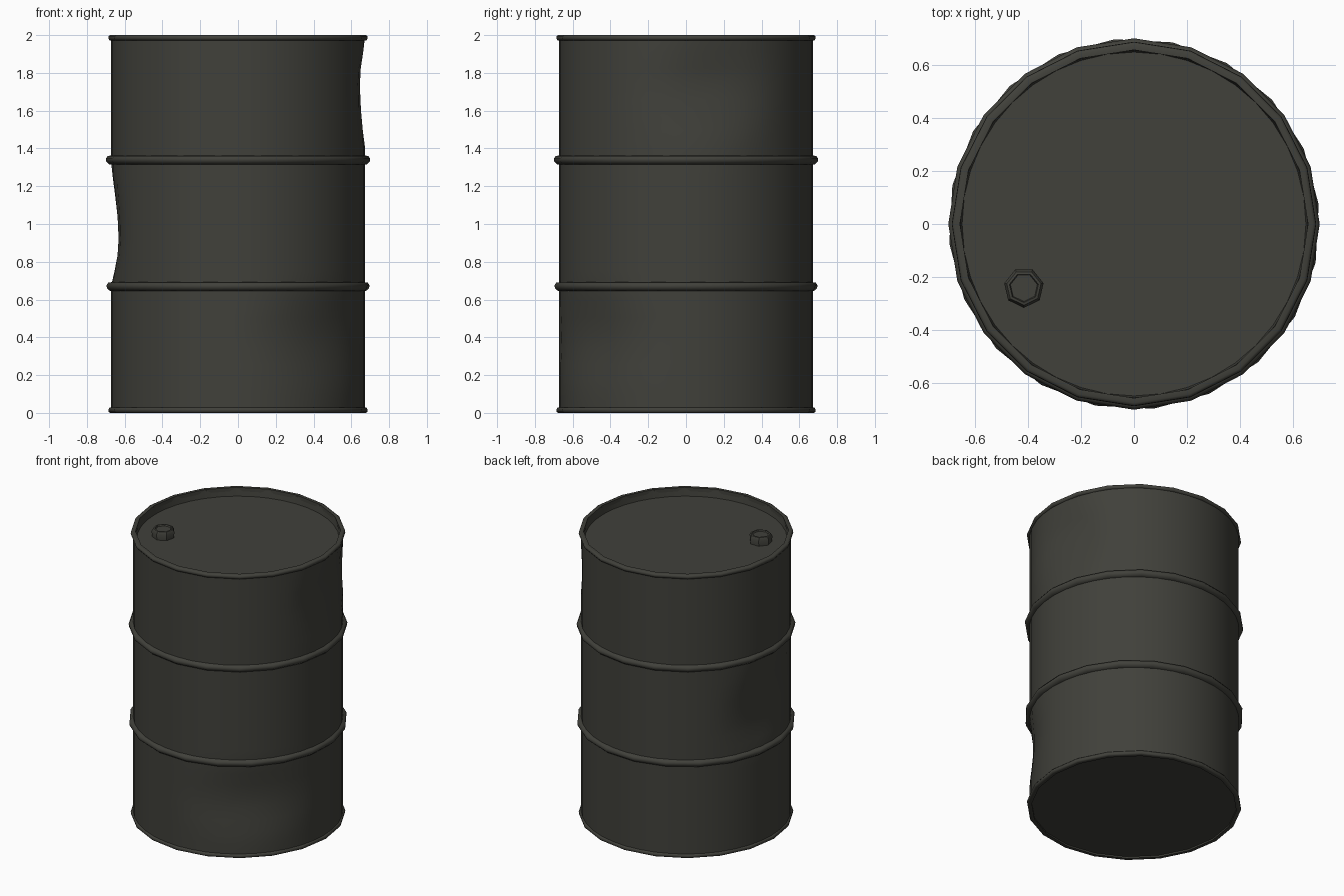
import bpy, bmesh, math

if "Cube" in bpy.data.objects:
    bpy.data.objects.remove(bpy.data.objects["Cube"])

paint = bpy.data.materials.new("dark_olive_grey")
paint.diffuse_color = (0.052, 0.052, 0.043, 1)
paint.use_nodes = True
paint.node_tree.nodes["Principled BSDF"].inputs["Base Color"].default_value = paint.diffuse_color


def lathe(name, profile, sides, turn=0.0, closed=False, loc=(0, 0, 0), angle=35):
    """Revolve (radius, z) points round z; radius 0 becomes a pole."""
    bm = bmesh.new()
    rings = []
    for r, z in profile:
        if r == 0:
            rings.append([bm.verts.new((0, 0, z))] * sides)
        else:
            rings.append([bm.verts.new((r * math.cos(turn + math.tau * i / sides),
                                        r * math.sin(turn + math.tau * i / sides), z))
                          for i in range(sides)])
    pairs = list(zip(rings, rings[1:]))
    if closed:
        pairs.append((rings[-1], rings[0]))
    for a, b in pairs:
        for i in range(sides):
            j = (i + 1) % sides
            corners = list(dict.fromkeys([a[i], a[j], b[j], b[i]]))
            bm.faces.new(corners)
    bmesh.ops.recalc_face_normals(bm, faces=bm.faces)
    mesh = bpy.data.meshes.new(name)
    bm.to_mesh(mesh)
    bm.free()
    ob = bpy.data.objects.new(name, mesh)
    bpy.context.collection.objects.link(ob)
    ob.location = loc
    mesh.materials.append(paint)
    bpy.ops.object.select_all(action='DESELECT')
    ob.select_set(True)
    bpy.context.view_layer.objects.active = ob
    bpy.ops.object.shade_smooth_by_angle(angle=math.radians(angle))
    return ob


# Drum body: recessed base, straight wall, recessed lid
R = 0.672
wall = [(R, 0.01 + 1.98 * k / 24) for k in range(25)]
body = lathe("drum_body", [(0, 0.012), (0.655, 0.012), (0.66, 0.004)] + wall
             + [(0.655, 1.99), (0.648, 1.94), (0, 1.94)], 40)

# Dents: azimuth, height, half angle, half height up, half height down, depth
dents = [(10, 1.75, 30, 0.21, 0.36, 0.045),
         (177, 0.91, 30, 0.40, 0.24, 0.05),
         (-48, 0.40, 38, 0.26, 0.28, 0.035)]
for v in body.data.vertices:
    r = math.hypot(v.co.x, v.co.y)
    if r < R - 0.005:
        continue
    az = math.degrees(math.atan2(v.co.y, v.co.x))
    for a, h, half, up, down, depth in dents:
        da = ((az - a + 180) % 360 - 180) / half
        dz = (v.co.z - h) / (up if v.co.z > h else down)
        t = max(0, 1 - math.hypot(da, dz))
        k = 1 - depth * t ** 0.9 / r
        v.co.x *= k
        v.co.y *= k

# Two rolling hoops round the wall
rib = [(0.64, -0.026), (0.682, -0.024), (0.698, -0.010),
       (0.70, 0.006), (0.690, 0.020), (0.64, 0.026)]
for name, z, turn in (("lower_hoop", 0.67, 6), ("upper_hoop", 1.34, 0)):
    lathe(name, [(r, z + h) for r, h in rib], 20, math.radians(turn), True, angle=60)

# Rolled rims at the bottom and top
rim = [(0.656, -0.013), (0.68, -0.014), (0.687, -0.004), (0.685, 0.009),
       (0.675, 0.014), (0.656, 0.013)]
for name, z, s in (("bottom_rim", 0.014, -1), ("top_rim", 1.986, 1)):
    lathe(name, [(r, z + s * h) for r, h in rim], 20, 0, True, angle=60)

# Filler cap on the lid
lathe("filler_cap", [(0.072, 0), (0.076, 0.045), (0.066, 0.062), (0.056, 0.064),
                     (0.052, 0.054), (0, 0.054)], 7, math.radians(-90),
      loc=(-0.415, -0.24, 1.935))
